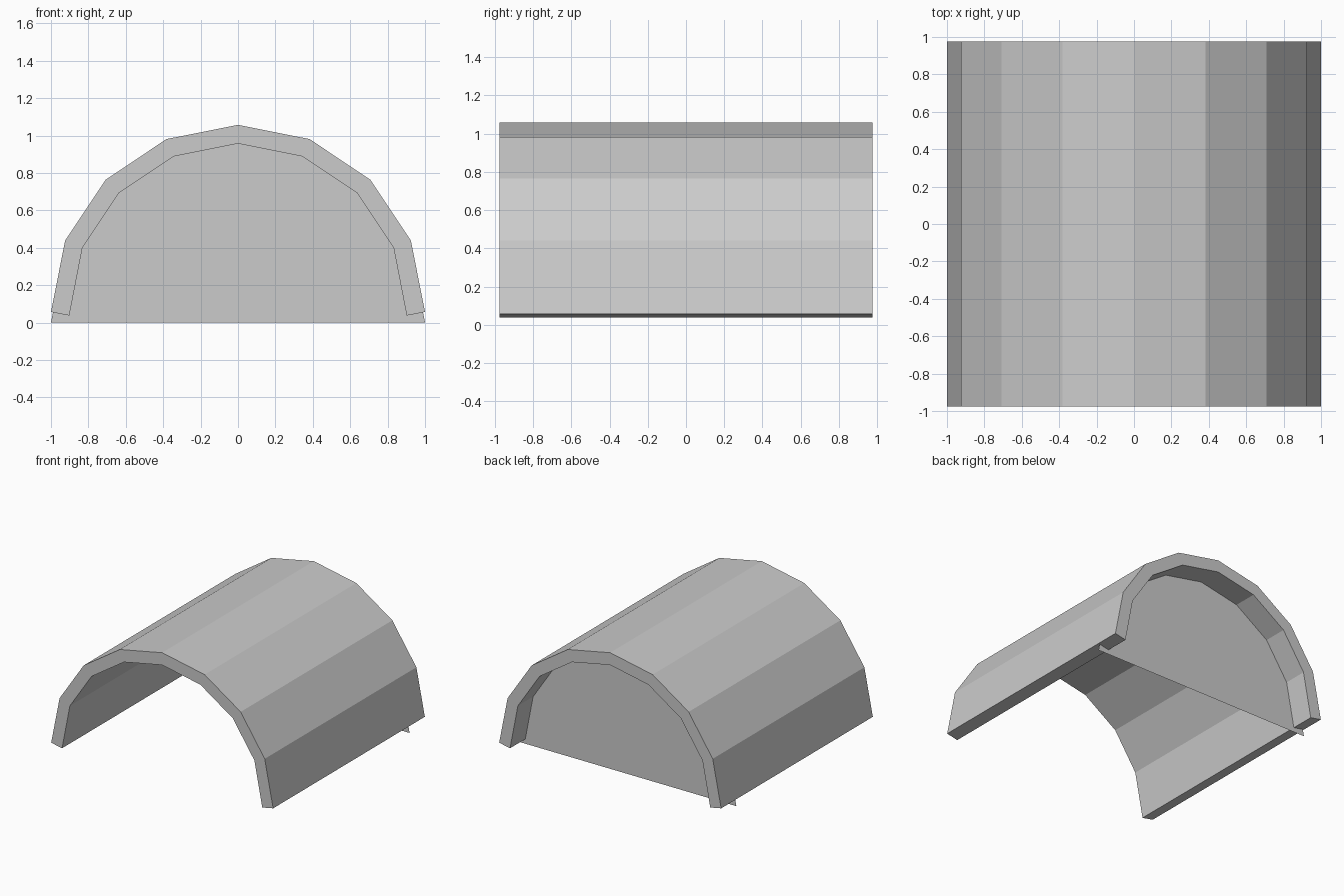
import bpy
from math import pi, sin, cos

if "Cube" in bpy.data.objects:
    bpy.data.objects.remove(bpy.data.objects["Cube"])

SEGMENTS = 8      # flat sides in the half circle
HALF_LEN = 0.976
BASE_Z = 0.057


def half_circle(z):
    """Points of a unit half circle in XZ, from +x over the top to -x."""
    return [(cos(pi * i / SEGMENTS), z + sin(pi * i / SEGMENTS))
            for i in range(SEGMENTS + 1)]


def make_object(name, verts, faces):
    mesh = bpy.data.meshes.new(name)
    mesh.from_pydata(verts, [], faces)
    mesh.update()
    obj = bpy.data.objects.new(name, mesh)
    bpy.context.collection.objects.link(obj)
    return obj


# Vaulted roof: half cylinder sheet, thickened inwards
arc = half_circle(BASE_Z)
n = len(arc)
verts = [(x, y, z) for y in (-HALF_LEN, HALF_LEN) for x, z in arc]
faces = [(i, n + i, n + i + 1, i + 1)[::-1] for i in range(n - 1)]
roof = make_object("vault_roof", verts, faces)
thick = roof.modifiers.new("thickness", 'SOLIDIFY')
thick.thickness = 0.1
thick.offset = -1 if roof.data.polygons[0].normal.x > 0 else 1

# Back wall: thin flat half disc set in from the rear, reaching the ground
make_object("back_wall", [(x, 0.78, z) for x, z in half_circle(0)],
            [tuple(range(n))])
